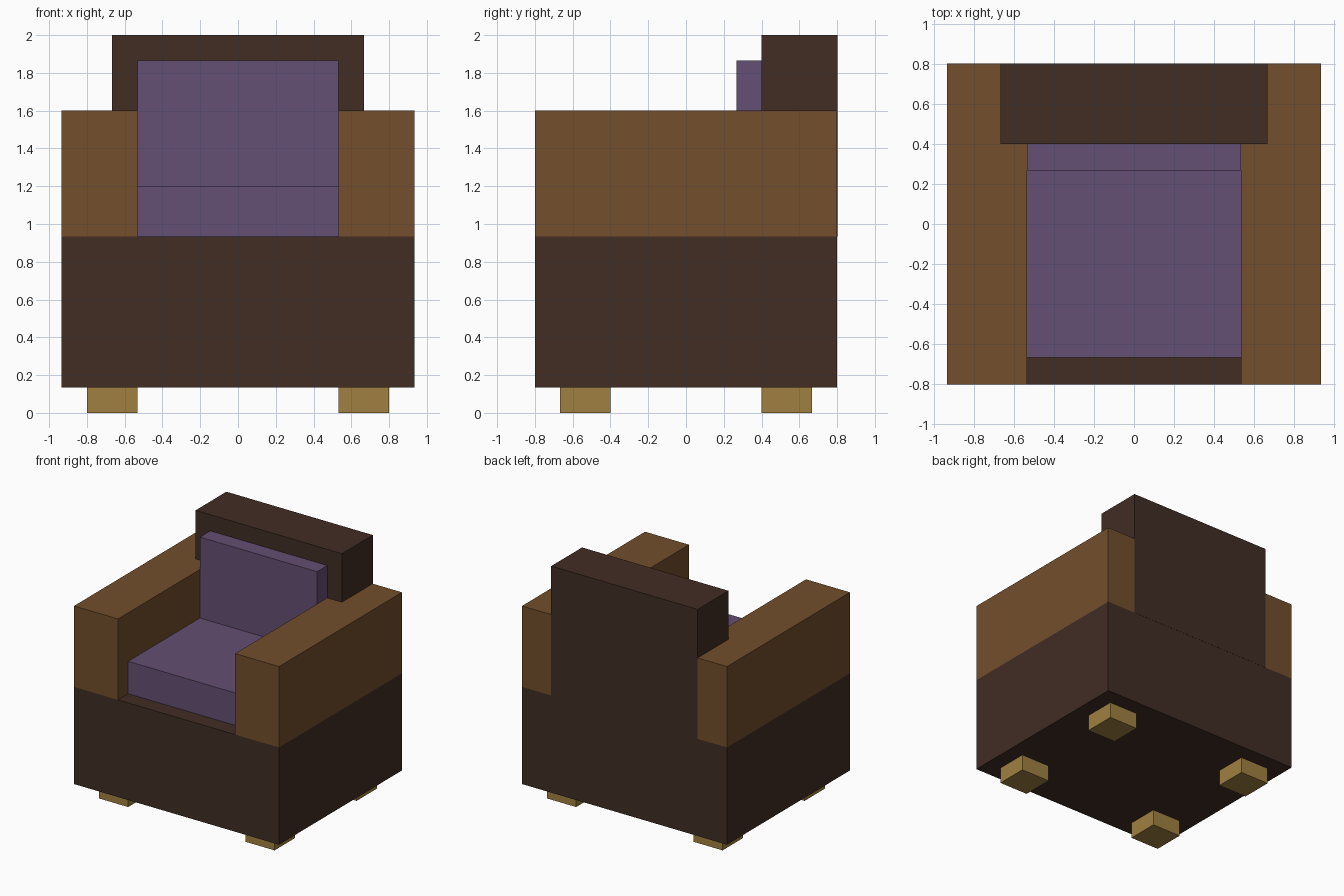
import bpy
from mathutils import Vector

cube = bpy.data.objects.get("Cube")
if cube:
    bpy.data.objects.remove(cube, do_unlink=True)

U = 2 / 15  # design module: the armchair is 15 modules tall


def material(name, rgb):
    """Flat material from 8-bit sRGB values."""
    linear = [((c / 255 + 0.055) / 1.055) ** 2.4 for c in rgb] + [1]
    mat = bpy.data.materials.new(name)
    mat.use_nodes = True
    mat.diffuse_color = linear
    mat.node_tree.nodes["Principled BSDF"].inputs["Base Color"].default_value = linear
    return mat


def box(name, low, high, mat):
    """Box between two corners given in modules."""
    low, high = Vector(low) * U, Vector(high) * U
    bpy.ops.mesh.primitive_cube_add(size=1)
    obj = bpy.context.object
    obj.name = name
    size, centre = high - low, (low + high) / 2
    for v in obj.data.vertices:
        v.co = v.co * size
    obj.location = centre
    obj.data.materials.append(mat)
    return obj


dark_wood = material("dark brown", (65, 45, 36))
brown = material("warm brown", (115, 78, 44))
purple = material("purple fabric", (99, 78, 115))
gold = material("golden wood", (160, 128, 64))

# Body and backrest; the backrest stands a hair proud of the arm ends
box("base", (-7, -6, 1), (7, 6, 7), dark_wood)
box("backrest", (-5, 3, 7), (5, 6.01, 15), dark_wood)

# Cushions
box("seat_cushion", (-4, -5, 7), (4, 3, 9), purple)
box("back_cushion", (-4, 2, 9), (4, 3, 14), purple)

# Arms and feet, one pair per side
for side, s in (("left", 1), ("right", -1)):
    box(side + "_arm", (min(4 * s, 7 * s), -6, 7), (max(4 * s, 7 * s), 6, 12), brown)
    for end, y in (("front", -5), ("back", 3)):
        box(f"{end}_{side}_foot", (min(4 * s, 6 * s), y, 0),
            (max(4 * s, 6 * s), y + 2, 1), gold)
